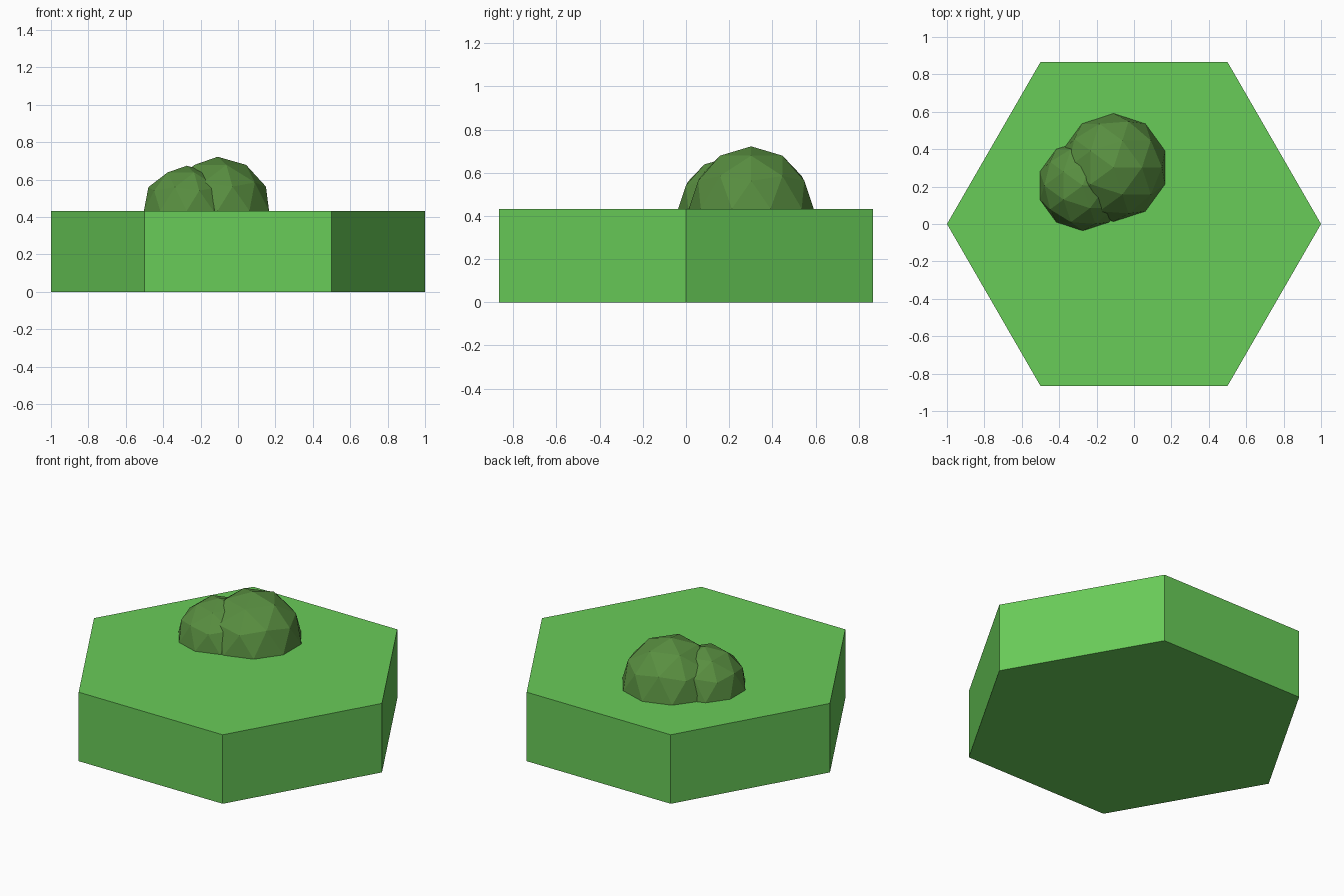
import bpy

cube = bpy.data.objects.get("Cube")
if cube:
    bpy.data.objects.remove(cube, do_unlink=True)


def make_material(name, rgb):
    mat = bpy.data.materials.new(name)
    mat.use_nodes = True
    color = (*rgb, 1.0)
    mat.diffuse_color = color
    mat.node_tree.nodes["Principled BSDF"].inputs["Base Color"].default_value = color
    return mat


def finish(name, mat):
    obj = bpy.context.object
    obj.name = obj.data.name = name
    obj.data.materials.append(mat)
    bpy.ops.object.transform_apply(location=False, rotation=True, scale=True)
    bpy.ops.object.shade_flat()
    return obj


grass = make_material("grass green", (0.141, 0.604, 0.098))
leaves = make_material("dark leaf green", (0.098, 0.270, 0.051))

HEIGHT = 0.433

# Hexagonal ground tile with corners on the left and right
bpy.ops.mesh.primitive_cylinder_add(vertices=6, radius=1, depth=HEIGHT,
                                    location=(0, 0, HEIGHT / 2),
                                    rotation=(0, 0, 0.5235988))
finish("ground_tile", grass)

# Faceted bushes, half sunk into the tile
for name, x, y, radius in (("large_bush", -0.109, 0.302, 0.289),
                           ("small_bush", -0.274, 0.205, 0.241)):
    bpy.ops.mesh.primitive_ico_sphere_add(subdivisions=2, radius=radius,
                                          location=(x, y, HEIGHT))
    finish(name, leaves)
